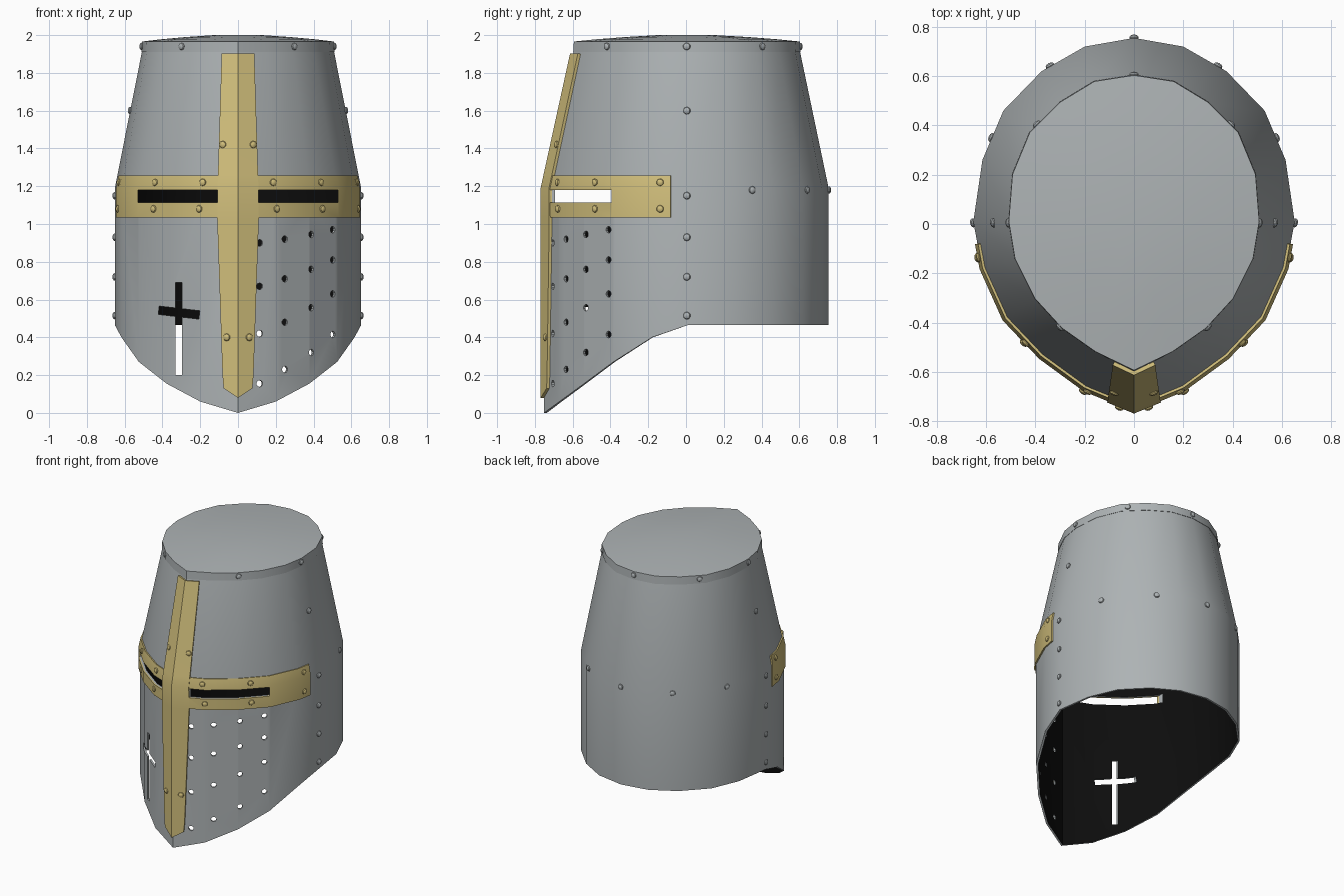
import bpy, bmesh
from math import radians
from mathutils import Vector, Matrix

if "Cube" in bpy.data.objects:
    bpy.data.objects.remove(bpy.data.objects["Cube"])


def material(name, rgb):
    m = bpy.data.materials.new(name)
    m.use_nodes = True
    m.diffuse_color = (*rgb, 1)
    bsdf = next(n for n in m.node_tree.nodes if n.type == 'BSDF_PRINCIPLED')
    bsdf.inputs["Base Color"].default_value = (*rgb, 1)
    return m


STEEL = material("steel grey", (0.42, 0.45, 0.46))
GOLD = material("pale gold", (0.64, 0.52, 0.20))
BLACK = material("inner black", (0.004, 0.004, 0.004))

# Half outlines from the front ridge to the back: straight wall and narrow top
WALL = [(0, -.752), (.2, -.67), (.378, -.54), (.525, -.385), (.617, -.18), (.652, .01),
        (.615, .26), (.53, .46), (.375, .62), (.2, .72), (0, .755)]
CROWN = [(0, -.59), (.155, -.515), (.29, -.42), (.4, -.3), (.48, -.14), (.505, .01),
         (.49, .2), (.42, .37), (.3, .49), (.16, .575), (0, .6)]
BEND, TOP = 1.19, 1.93


def half(z):
    t = min(max((z - BEND) / (TOP - BEND), 0), 1)
    return [Vector((*a, z)).lerp(Vector((*b, z)), t) for a, b in zip(WALL, CROWN)]


def flip(p):
    return Vector((-p.x, p.y, p.z))


def loop(z, scale=1, height=None):
    h = half(z)
    pts = h + [flip(p) for p in h[-2:0:-1]]
    return [Vector((p.x * scale, p.y * scale, height or z)) for p in pts]


def locate(y, z):
    """Point and outward normal on the +x side of the wall."""
    h = half(z)
    for a, b in zip(h, h[1:]):
        if y <= b.y or b is h[-1]:
            t = min(max((y - a.y) / (b.y - a.y), 0), 1)
            d = b - a
            p = a.lerp(b, t)
            n = Vector((d.y, -d.x, 0)).normalized()
            return p, (Vector((0, 1, 0)) if p.x < .01 else n)


def finish(name, bm, *mats):
    me = bpy.data.meshes.new(name)
    bm.to_mesh(me)
    bm.free()
    ob = bpy.data.objects.new(name, me)
    bpy.context.collection.objects.link(ob)
    for m in mats:
        me.materials.append(m)
    return ob


def sheet(name, rows, closed, cap, *mats):
    """Skin rows of points, bottom to top, facing outward."""
    bm = bmesh.new()
    vs = [[bm.verts.new(p) for p in row] for row in rows]
    n = len(rows[0])
    for lo, hi in zip(vs, vs[1:]):
        for i in range(n if closed else n - 1):
            j = (i + 1) % n
            bm.faces.new((lo[i], lo[j], hi[j], hi[i]))
    if cap:
        bm.faces.new(vs[-1])
    return finish(name, bm, *mats)


def thicken(ob, thickness, offset, inner=0):
    m = ob.modifiers.new("thickness", 'SOLIDIFY')
    m.thickness, m.offset, m.use_even_offset = thickness, offset, True
    m.material_offset = inner


def carve(ob, cutter):
    m = ob.modifiers.new("openings", 'BOOLEAN')
    m.operation, m.solver, m.object, m.use_self = 'DIFFERENCE', 'EXACT', cutter, True


def bake(ob):
    bpy.context.view_layer.update()
    ev = ob.evaluated_get(bpy.context.evaluated_depsgraph_get())
    me = bpy.data.meshes.new_from_object(ev)
    ob.modifiers.clear()
    ob.data = me


def smooth(ob):
    bpy.ops.object.select_all(action='DESELECT')
    ob.select_set(True)
    bpy.context.view_layer.objects.active = ob
    bpy.ops.object.shade_smooth_by_angle(angle=radians(30))


# Helmet shell with the lower edge sweeping down to the front point
bottom = loop(0)
drops = [0, .06, .155, .27, .4] + [.465] * 6
drops += drops[-2:0:-1]
for p, z in zip(bottom, drops):
    p.z = z
shell = sheet("helmet_shell", [bottom, loop(BEND), loop(TOP)], True, True, STEEL, BLACK)
thicken(shell, .014, -1, 1)

# Top plate: rim band and low dome
rows = [loop(TOP, 1.0, 1.91), loop(TOP, 1.012, 1.91), loop(TOP, 1.006, 1.966)]
rows += [loop(TOP, s, 2 - .034 * s * s) for s in (.8, .55)] + [loop(TOP, .25, 2)]
top_plate = sheet("top_plate", rows, True, True, STEEL)

# Gold brow band around the front half
rows = []
for z in (1.035, BEND, 1.255):
    h = half(z)[:5] + [locate(-.08, z)[0]]
    rows.append([flip(p) for p in h[:0:-1]] + h)
band = sheet("brow_band", rows, False, False, GOLD)
thicken(band, .01, 1)

# Gold bar folded over the front ridge
rows = []
for z, w in ((.13, .07), (.2, .076), (1.03, .104), (BEND, .102), (1.255, .1), (1.9, .08)):
    a, b = half(z)[:2]
    side = a.lerp(b, w / b.x)
    rows.append([flip(side), a, side])
rows[0][1].z = .08
bar = sheet("nose_bar", rows, False, False, GOLD)
thicken(bar, .016, 1)

# Cutters: eye slits, cross and breathing holes
bm = bmesh.new()


def cut_box(x0, x1, z0, z1, tilt=0):
    centre = Vector(((x0 + x1) / 2, -.65, (z0 + z1) / 2))
    bmesh.ops.create_cube(bm, size=1, matrix=Matrix.Translation(centre)
                          @ Matrix.Rotation(tilt, 4, 'Y')
                          @ Matrix.Diagonal((x1 - x0, .7, z1 - z0, 1)))


cut_box(.105, .53, 1.115, 1.18)
cut_box(-.53, -.105, 1.115, 1.18)
cut_box(-.33, -.296, .2, .69)
cut_box(-.42, -.204, .509, .553, .115)
HOLES = {-.705: (.9, .67, .42, .155), -.635: (.92, .71, .48, .23),
         -.53: (.945, .76, .557, .32), -.41: (.97, .81, .63, .415)}
for y, heights in HOLES.items():
    for z in heights:
        p, n = locate(y, z)
        bmesh.ops.create_cone(bm, cap_ends=True, segments=10, radius1=.018, radius2=.018,
                              depth=.12, matrix=Matrix.Translation(p)
                              @ n.to_track_quat('Z', 'Y').to_matrix().to_4x4())
cutter = finish("opening_cutter", bm)
cutter.hide_render = True
carve(shell, cutter)
carve(band, cutter)
for ob in (shell, band, bar):
    bake(ob)
bpy.data.objects.remove(cutter)


# Rivets on both sides
def rivets(name, spots, mat, lift):
    bm = bmesh.new()
    for y, z in spots:
        p, n = locate(y, z)
        for s in ((1, -1) if p.x > .01 else (1,)):
            q, m = (p, n) if s > 0 else (flip(p), flip(n))
            bmesh.ops.create_uvsphere(bm, u_segments=10, v_segments=6, radius=.02,
                                      matrix=Matrix.Translation(q + m * lift)
                                      @ m.to_track_quat('Z', 'Y').to_matrix().to_4x4()
                                      @ Matrix.Diagonal((1, 1, .6, 1)))
    return finish(name, bm, mat)


seam = [(.005, z) for z in (1.6, 1.15, .93, .72, .515)]
rear = [(y, 1.18) for y in (.35, .64, .755)]
rim = [(y, 1.94) for y in (-.415, .005, .4, .6)]
steel_rivets = rivets("steel_rivets", seam + rear, STEEL, .002)
rim_rivets = rivets("rim_rivets", rim, STEEL, .006)
brow = [(y, z) for y in (-.67, -.475, -.135) for z in (1.08, 1.22)]
brow_rivets = rivets("brow_rivets", brow, GOLD, .011)
bar_rivets = rivets("bar_rivets", [(-.73, .4), (-.67, 1.42)], GOLD, .016)

for ob in (shell, top_plate, band, bar, steel_rivets, rim_rivets, brow_rivets, bar_rivets):
    smooth(ob)
